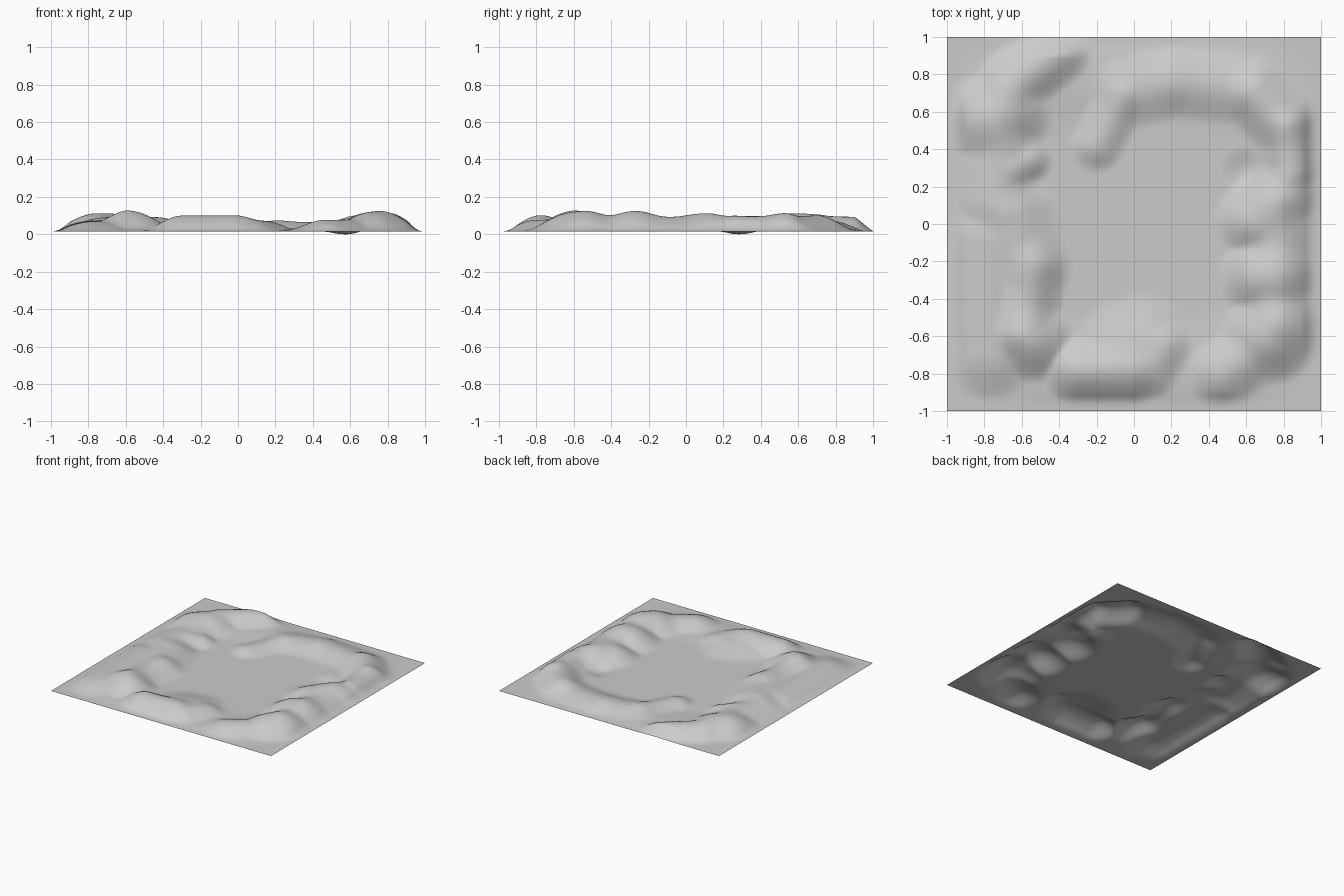
import bpy, bmesh, math
from mathutils import Vector

FLOOR = 0.016
# ridges: start x, y, end x, y, radius, height
RIDGES = [
    (-0.76, 0.56, -0.70, 0.60, 0.27, 0.084),   # back left hills
    (-0.66, 0.74, -0.42, 0.93, 0.20, 0.070),
    (-0.70, 0.40, -0.74, 0.12, 0.24, 0.055),
    (-0.64, 0.29, -0.56, 0.34, 0.13, 0.045),
    (-0.64, 0.04, -0.56, -0.22, 0.24, 0.066),  # left hills
    (-0.54, -0.22, -0.60, -0.58, 0.20, 0.074),
    (-0.57, -0.60, -0.55, -0.62, 0.24, 0.088),
    (-0.78, -0.70, -0.78, -0.10, 0.26, 0.045),
    (-0.30, -0.78, -0.02, -0.78, 0.20, 0.072),  # front hill
    (-0.05, -0.66, 0.04, -0.64, 0.28, 0.045),
    (0.08, -0.79, 0.16, -0.64, 0.16, 0.042),
    (0.47, -0.80, 0.56, -0.74, 0.20, 0.050),   # right hills
    (0.72, -0.60, 0.76, -0.56, 0.27, 0.090),
    (0.68, -0.28, 0.76, -0.27, 0.24, 0.086),
    (0.64, 0.02, 0.80, 0.16, 0.22, 0.070),
    (0.76, -0.50, 0.76, 0.10, 0.22, 0.065),
    (0.84, 0.28, 0.82, 0.52, 0.17, 0.070),
    (0.80, 0.54, 0.64, 0.70, 0.21, 0.070),     # back arch
    (0.62, 0.72, 0.22, 0.76, 0.21, 0.038),
    (0.20, 0.76, -0.04, 0.70, 0.21, 0.036),
    (-0.06, 0.68, -0.20, 0.42, 0.15, 0.040),
]


def height(x, y):
    p = Vector((x, y))
    total = 0.0
    for ax, ay, bx, by, r, h in RIDGES:
        a, d = Vector((ax, ay)), Vector((bx - ax, by - ay))
        t = max(0.0, min(1.0, (p - a).dot(d) / d.length_squared))
        q = (p - a - d * t).length / r
        if q < 1:
            total += (h * (1 - q * q) ** 2) ** 3
    z = total ** (1 / 3)
    # wide low apron under the ring, fading at the border
    rim = max(abs(x), abs(y))
    ring = (abs(x) ** 4 + abs(y) ** 4) ** 0.25
    z += 0.014 * max(0.0, 1 - ((ring - 0.78) / 0.28) ** 2) ** 2
    z *= min(1.0, (1 - rim) / 0.10 + 0.06)
    # small pit beside the right ridge
    q = math.hypot(x - 0.59, y - 0.285) / 0.13
    if q < 1:
        z -= 0.018 * (1 - q * q) ** 2
    return max(0.0, FLOOR + z)


# terrain sheet
bm = bmesh.new()
bmesh.ops.create_grid(bm, x_segments=120, y_segments=120, size=1)
for v in bm.verts:
    v.co.z = height(v.co.x, v.co.y)
for f in bm.faces:
    f.smooth = True
low = min(v.co.z for v in bm.verts)
for v in bm.verts:
    v.co.z -= low
mesh = bpy.data.meshes.new("terrain")
bm.to_mesh(mesh)
bm.free()
terrain = bpy.data.objects.new("terrain", mesh)
bpy.context.collection.objects.link(terrain)

mat = bpy.data.materials.new("light grey")
mat.diffuse_color = (0.6, 0.6, 0.6, 1)
mesh.materials.append(mat)
